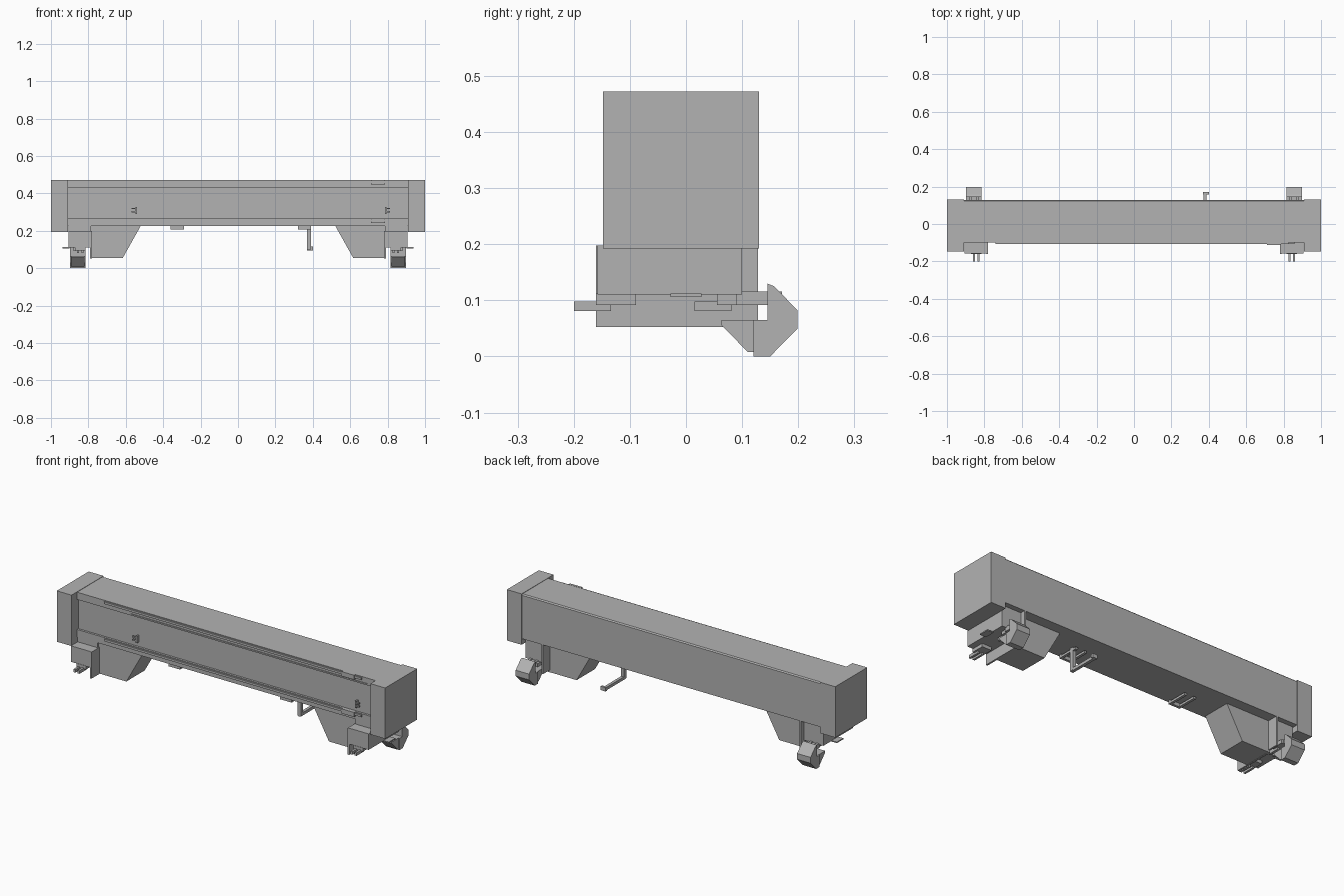
import bpy
import bmesh
from mathutils import Vector

if "Cube" in bpy.data.objects:
    bpy.data.objects.remove(bpy.data.objects["Cube"], do_unlink=True)

grey = bpy.data.materials.new("mid_grey")
grey.use_nodes = True
grey.diffuse_color = (0.45, 0.45, 0.45, 1)
grey.node_tree.nodes["Principled BSDF"].inputs["Base Color"].default_value = grey.diffuse_color


def finish(name, bm):
    bmesh.ops.recalc_face_normals(bm, faces=bm.faces)
    mesh = bpy.data.meshes.new(name)
    bm.to_mesh(mesh)
    bm.free()
    mesh.materials.append(grey)
    obj = bpy.data.objects.new(name, mesh)
    bpy.context.collection.objects.link(obj)
    return obj


def prism(name, points, start, depth):
    """Extrude a closed outline along a vector."""
    bm = bmesh.new()
    face = bm.faces.new([bm.verts.new(Vector(p) + Vector(start)) for p in points])
    new = bmesh.ops.extrude_face_region(bm, geom=[face])["geom"]
    bmesh.ops.translate(bm, vec=depth, verts=[v for v in new if isinstance(v, bmesh.types.BMVert)])
    return finish(name, bm)


def prism_x(name, yz, x0, x1):
    return prism(name, [(0, y, z) for y, z in yz], (x0, 0, 0), (x1 - x0, 0, 0))


def boxes(name, *spans):
    """One object made of boxes, each given as x, y and z ranges."""
    bm = bmesh.new()
    for xs, ys, zs in spans:
        box = bmesh.ops.create_cube(bm, size=1)["verts"]
        for v in box:
            for axis, (a, b) in enumerate((xs, ys, zs)):
                v.co[axis] = (a + b) / 2 + v.co[axis] * (b - a)
    return finish(name, bm)


def mirrored(obj):
    mod = obj.modifiers.new("Mirror", "MIRROR")
    mod.use_axis[0] = True
    return obj


# Main beam with recessed front panel and chamfered rear top edge
prism_x("main_beam", [(-0.1, 0.225), (-0.1, 0.265), (-0.088, 0.265), (-0.088, 0.43),
                      (-0.1, 0.43), (-0.1, 0.47), (0.122, 0.47), (0.128, 0.464),
                      (0.128, 0.225)], -0.912, 0.912)

# End caps
mirrored(boxes("end_cap", ((0.91, 1), (-0.148, 0.13), (0.192, 0.472))))

# Front rails with their sliders
for label, z in (("upper", 0.46), ("lower", 0.255)):
    boxes(label + "_rail",
          ((-0.74, 0.825), (-0.108, -0.099), (z - 0.006, z + 0.006)),
          ((0.71, 0.785), (-0.112, -0.099), (z - 0.014, z + 0.011)))
boxes("panel_strip", ((-0.58, 0.86), (-0.1, -0.086), (0.431, 0.441)),
      ((-0.58, 0.86), (-0.104, -0.099), (0.433, 0.44)))

# Grab handles on the front panel
for side, x, tip in (("right", -0.545, -0.57), ("left", 0.79, 0.812)):
    lo, hi = sorted((x, tip))
    boxes(side + "_grab_handle",
          ((x - 0.004, x + 0.004), (-0.106, -0.087), (0.29, 0.328)),
          ((lo, hi), (-0.106, -0.098), (0.298, 0.305)),
          ((lo, hi), (-0.106, -0.098), (0.315, 0.322)))

# Tapered legs under the beam
mirrored(prism("tapered_leg", [(0.52, 0, 0.226), (0.785, 0, 0.226), (0.785, 0, 0.053),
                               (0.617, 0, 0.053)], (0, -0.09, 0), (0, 0.16, 0)))

# Leg side plates and outer boxes
mirrored(boxes("leg_side_plate", ((0.78, 0.79), (-0.16, 0.07), (0.052, 0.198)),
               ((0.78, 0.79), (0.07, 0.128), (0.065, 0.225))))
mirrored(boxes("outer_box", ((0.785, 0.906), (-0.158, 0.1), (0.11, 0.198)),
               ((0.785, 0.906), (-0.1, 0.1), (0.19, 0.226))))

# Pin supports, pins and side tab under each outer box
for label, y in (("front", -0.16), ("rear", 0.055)):
    mirrored(boxes(label + "_pin_support", ((0.815, 0.872), (y, y + 0.071), (0.092, 0.112))))
for label, y in (("front", -0.2), ("rear", 0.015)):
    mirrored(boxes(label + "_pins",
                   ((0.826, 0.838), (y, y + 0.066), (0.081, 0.098)),
                   ((0.85, 0.862), (y, y + 0.066), (0.081, 0.098))))
mirrored(boxes("side_tab", ((0.9, 0.938), (-0.028, 0.028), (0.106, 0.112))))

# Rear clamps: inner jaw, outer jaw and connecting rods
mirrored(prism_x("clamp_inner_jaw", [(0.063, 0.065), (0.063, 0.056), (0.11, 0.008),
                                     (0.121, 0.008), (0.121, 0.065)], 0.82, 0.892))
mirrored(prism_x("clamp_outer_jaw", [(0.12, 0), (0.15, 0), (0.199, 0.05), (0.199, 0.082),
                                     (0.157, 0.125), (0.145, 0.13), (0.145, 0.065),
                                     (0.12, 0.065)], 0.816, 0.898))
mirrored(boxes("clamp_rods",
               ((0.828, 0.842), (0.09, 0.15), (0.092, 0.116)),
               ((0.866, 0.88), (0.09, 0.15), (0.092, 0.116))))

# U-shaped brackets under the beam
for label, x in (("right", -0.36), ("left", 0.32)):
    boxes(label + "_under_bracket",
          ((x, x + 0.014), (-0.09, 0.03), (0.206, 0.218)),
          ((x + 0.056, x + 0.07), (-0.09, 0.03), (0.206, 0.218)),
          ((x, x + 0.07), (-0.09, -0.076), (0.206, 0.226)))

# Hanging crank with a rear grip
boxes("crank",
      ((0.37, 0.39), (-0.01, 0.01), (0.1, 0.226)),
      ((0.372, 0.388), (-0.01, 0.165), (0.097, 0.113)),
      ((0.37, 0.4), (0.158, 0.171), (0.095, 0.116)))
